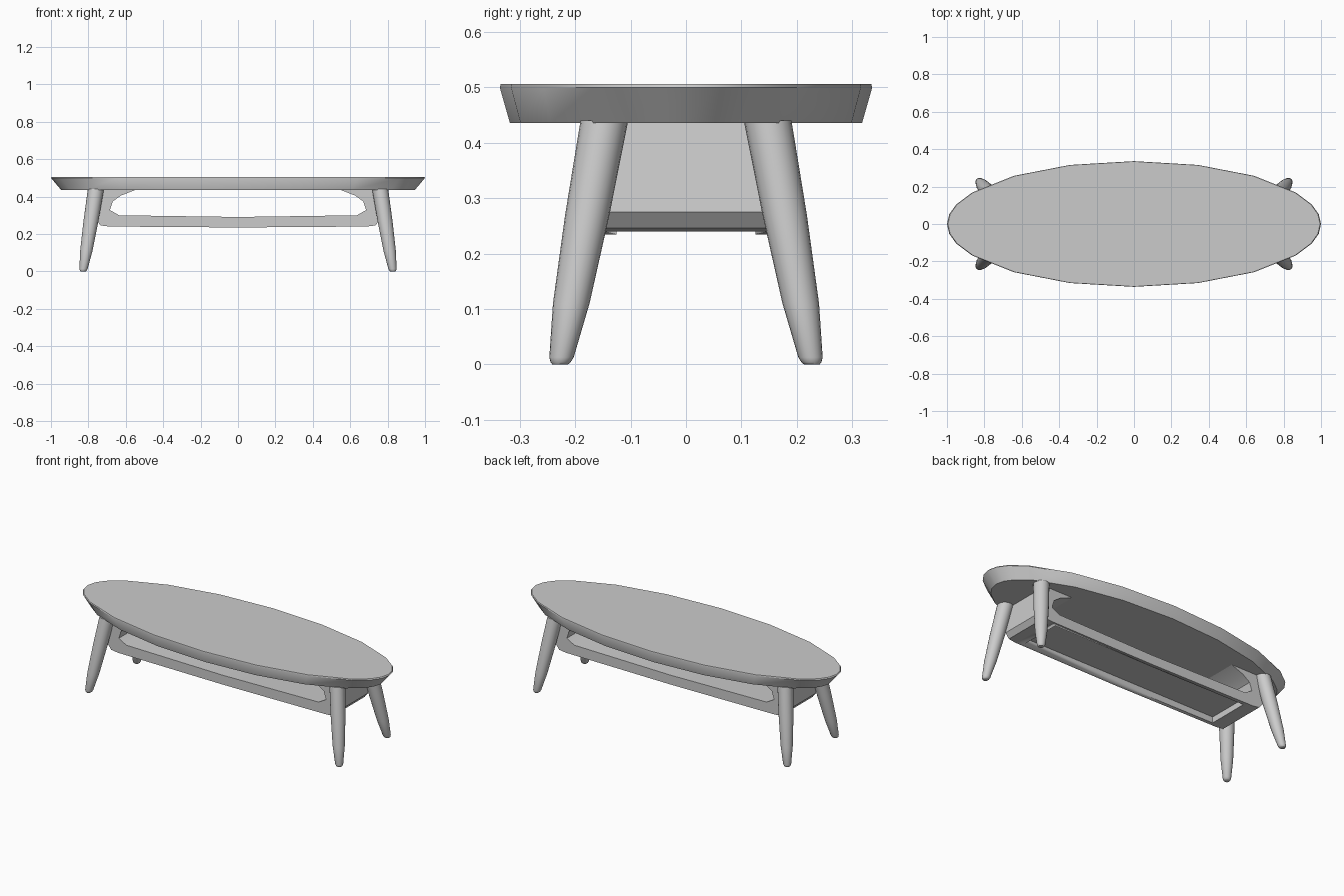
import bpy, bmesh
from math import sin, cos, radians, tau

if "Cube" in bpy.data.objects:
    bpy.data.objects.remove(bpy.data.objects["Cube"])


def finish(bm, name, angle=35):
    bmesh.ops.recalc_face_normals(bm, faces=bm.faces)
    mesh = bpy.data.meshes.new(name)
    bm.to_mesh(mesh)
    bm.free()
    ob = bpy.data.objects.new(name, mesh)
    bpy.context.collection.objects.link(ob)
    bpy.ops.object.select_all(action='DESELECT')
    bpy.context.view_layer.objects.active = ob
    ob.select_set(True)
    bpy.ops.object.shade_smooth_by_angle(angle=radians(angle))
    return ob


def loft(name, rings, angle=35):
    """Skin a stack of point rings and cap both ends."""
    bm = bmesh.new()
    rows = [[bm.verts.new(p) for p in ring] for ring in rings]
    n = len(rows[0])
    for a, b in zip(rows, rows[1:]):
        for i in range(n):
            j = (i + 1) % n
            bm.faces.new((a[i], a[j], b[j], b[i]))
    bm.faces.new(rows[0])
    bm.faces.new(rows[-1])
    return finish(bm, name, angle)


# Oval top: unevenly spaced facets, tighter toward the tips, tapering down
quarter = [0, 9, 18, 30, 50, 70]
angles = (quarter + [90] + [180 - a for a in reversed(quarter)]
          + [180 + a for a in quarter[1:]] + [270]
          + [360 - a for a in reversed(quarter[1:])])


def oval(scale, z):
    return [(scale * cos(radians(a)), 0.336 * scale * sin(radians(a)), z) for a in angles]


loft("table_top", [oval(0.946, 0.436), oval(1.0, 0.5), oval(0.995, 0.506)])


# Splayed tapered legs: (height, radius)
leg_profile = [(0.0, 0.014), (0.004, 0.018), (0.013, 0.022), (0.11, 0.033),
               (0.27, 0.040), (0.44, 0.043)]


def leg(name, sx, sy):
    rings = []
    for z, r in leg_profile:
        cx, cy = sx * (0.828 - 0.155 * z), sy * (0.227 - 0.181 * z)
        rings.append([(cx + r * cos(tau * i / 20), cy + r * sin(tau * i / 20), z)
                      for i in range(20)])
    loft(name, rings, 50)


for sx, side in ((-1, "left"), (1, "right")):
    for sy, end in ((-1, "front"), (1, "back")):
        leg(f"{end}_{side}_leg", sx, sy)

# Under-shelf: U-shaped band (right half of the outline, mirrored) run across the depth
outer = [(0.0, 0.235), (0.69, 0.24), (0.735, 0.246), (0.758, 0.275), (0.735, 0.437)]
inner = [(0.545, 0.437), (0.625, 0.406), (0.67, 0.374), (0.685, 0.328),
         (0.635, 0.30), (0.0, 0.291)]
half = outer + inner
outline = half + [(-x, z) for x, z in reversed(half[1:-1])]
shelf = loft("shelf_frame", [[(x, y, z) for x, z in outline] for y in (-0.147, 0.147)])

# Hollow beneath the shelf, leaving rails along the long edges
bm = bmesh.new()
bmesh.ops.create_cube(bm, size=1)
bmesh.ops.scale(bm, vec=(1.29, 0.25, 0.1), verts=bm.verts)
bmesh.ops.translate(bm, vec=(0, 0, 0.225), verts=bm.verts)
cutter = finish(bm, "recess_cutter")
cutter.hide_render = True
cutter.hide_set(True)
cut = shelf.modifiers.new("recess", 'BOOLEAN')
cut.operation = 'DIFFERENCE'
cut.solver = 'EXACT'
cut.object = cutter
